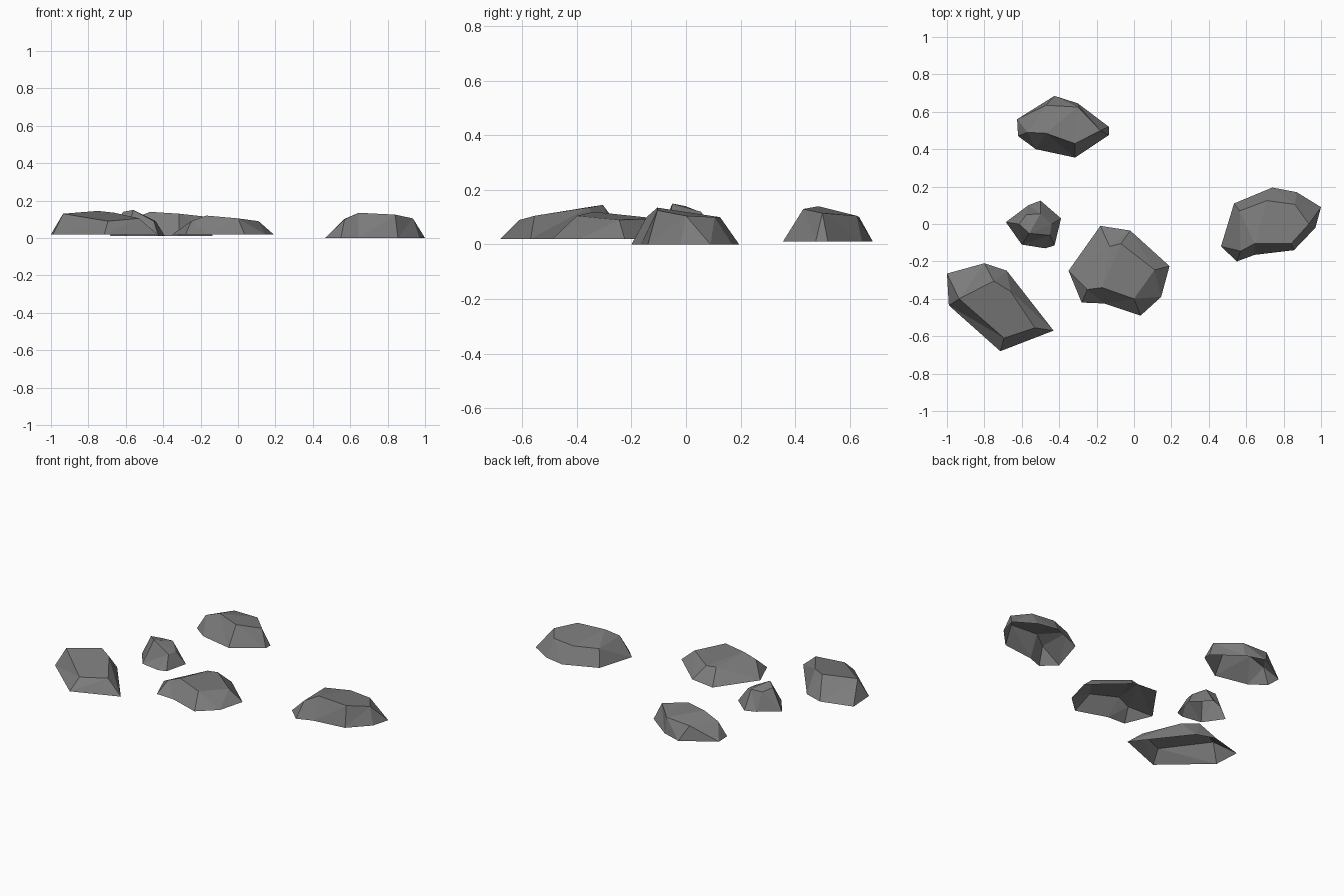
import bpy
import bmesh
from mathutils import Vector

default_cube = bpy.data.objects.get("Cube")
if default_cube:
    bpy.data.objects.remove(default_cube, do_unlink=True)

# One plain stone colour
stone = bpy.data.materials.new("grey_stone")
stone.use_nodes = True
stone_colour = (0.2, 0.2, 0.2, 1)
stone.diffuse_color = stone_colour
stone.node_tree.nodes["Principled BSDF"].inputs["Base Color"].default_value = stone_colour


def skin_sides(bm, base, rim):
    """Zip two clockwise rings together, always taking the shorter diagonal."""
    pairs = [(i, j) for i in range(len(base)) for j in range(len(rim))]
    first, second = min(pairs, key=lambda p: (base[p[0]].co - rim[p[1]].co).length)
    base = base[first:] + base[:first + 1]
    rim = rim[second:] + rim[:second + 1]
    i = j = 0
    while i < len(base) - 1 or j < len(rim) - 1:
        base_done = i == len(base) - 1
        rim_done = j == len(rim) - 1
        step_base = rim_done
        if not base_done and not rim_done:
            along_base = (base[i + 1].co - rim[j].co).length
            along_rim = (base[i].co - rim[j + 1].co).length
            step_base = along_base < along_rim
        if step_base:
            bm.faces.new((base[i + 1], base[i], rim[j]))
            i += 1
        else:
            bm.faces.new((base[i], rim[j], rim[j + 1]))
            j += 1


def make_rock(name, ground, outline, crown):
    """Faceted open-bottomed rock from a ground outline and a raised crown."""
    bm = bmesh.new()
    base = [bm.verts.new(Vector((x, y, ground))) for x, y in outline]
    rim = [bm.verts.new(Vector(point)) for point in crown]
    skin_sides(bm, base, rim)
    cap = bm.faces.new(list(reversed(rim)))
    bmesh.ops.triangulate(bm, faces=[cap], ngon_method="BEAUTY")
    # Merge nearly flat neighbours into larger facets
    bmesh.ops.dissolve_limit(bm, angle_limit=0.06, verts=bm.verts, edges=bm.edges)
    mesh = bpy.data.meshes.new(name)
    bm.to_mesh(mesh)
    bm.free()
    mesh.materials.append(stone)
    rock = bpy.data.objects.new(name, mesh)
    bpy.context.collection.objects.link(rock)
    return rock


# Long slanted rock at the front right
make_rock(
    "slanted_rock", 0.02,
    [(-1, -.265), (-.8, -.21), (-.68, -.25), (-.43, -.57), (-.715, -.68), (-.99, -.435)],
    [(-.935, -.4, .13), (-.75, -.305, .145), (-.66, -.36, .135),
     (-.53, -.555, .105), (-.695, -.61, .09)])

# Broad rock near the middle
make_rock(
    "middle_rock", 0.02,
    [(-.18, -.01), (-.02, -.035), (.19, -.225), (.145, -.39),
     (.035, -.49), (-.16, -.425), (-.28, -.42), (-.35, -.25)],
    [(-.13, -.12, .095), (-.07, -.105, .095), (.11, -.245, .09),
     (0, -.4, .105), (-.17, -.34, .12), (-.25, -.35, .09)])

# Large rock standing apart on the left
make_rock(
    "left_rock", 0,
    [(.465, -.12), (.535, .11), (.74, .195), (.87, .17), (1, .09),
     (.97, -.02), (.855, -.14), (.645, -.165), (.55, -.2)],
    [(.57, -.145, .1), (.565, .07, .1), (.71, .125, .1), (.86, .105, .1),
     (.935, 0, .105), (.84, -.105, .125), (.645, -.105, .135)])

# Rock at the back
make_rock(
    "back_rock", 0.01,
    [(-.625, .56), (-.425, .685), (-.3, .645), (-.135, .52),
     (-.135, .475), (-.315, .355), (-.525, .4), (-.62, .47)],
    [(-.57, .49, .1), (-.47, .635, .1), (-.3, .625, .105),
     (-.18, .5, .115), (-.315, .43, .13), (-.47, .485, .14)])

# Small pointed rock
make_rock(
    "small_rock", 0.01,
    [(-.685, .01), (-.565, .1), (-.5, .125), (-.39, .03),
     (-.425, -.115), (-.475, -.13), (-.6, -.11)],
    [(-.615, 0, .14), (-.575, .05, .12), (-.5, .055, .12),
     (-.44, 0, .09), (-.45, -.06, .09), (-.56, -.05, .15)])
